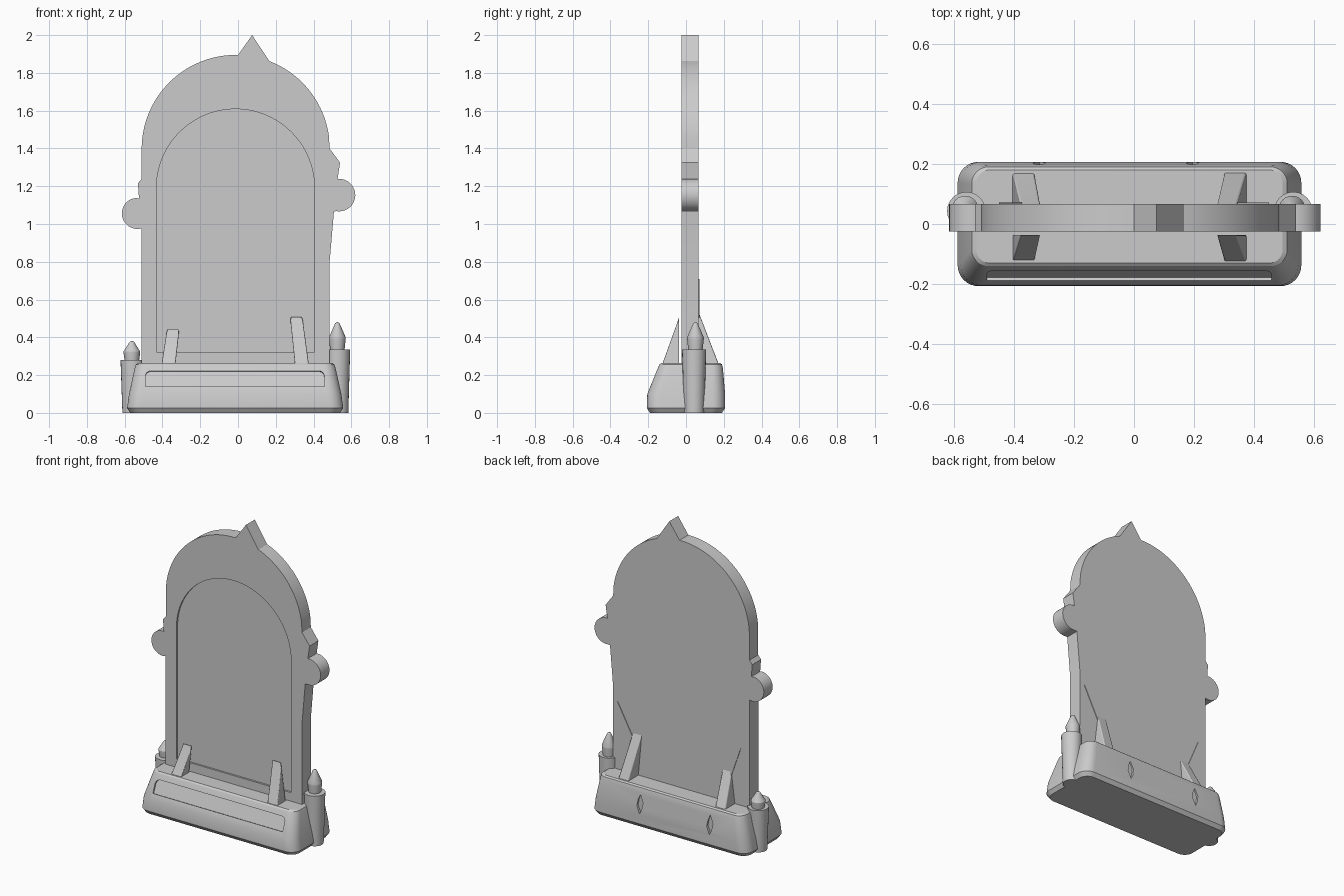
import bpy, bmesh
from math import sin, cos, pi, radians, atan2
from mathutils import Matrix, Vector

if "Cube" in bpy.data.objects:
    bpy.data.objects.remove(bpy.data.objects["Cube"])

stone = bpy.data.materials.new("stone grey")
stone.use_nodes = True
GREY = (0.6, 0.6, 0.6, 1)
stone.diffuse_color = GREY
stone.node_tree.nodes["Principled BSDF"].inputs["Base Color"].default_value = GREY


def finish(name, bm, angle=25):
    bmesh.ops.recalc_face_normals(bm, faces=bm.faces)
    me = bpy.data.meshes.new(name)
    bm.to_mesh(me)
    bm.free()
    ob = bpy.data.objects.new(name, me)
    bpy.context.collection.objects.link(ob)
    me.materials.append(stone)
    shade(ob, angle)
    return ob


def activate(ob):
    bpy.ops.object.select_all(action='DESELECT')
    ob.select_set(True)
    bpy.context.view_layer.objects.active = ob


def shade(ob, angle=25):
    activate(ob)
    bpy.ops.object.shade_smooth_by_angle(angle=radians(angle))


def loft(name, rings):
    """Skin a list of equal-length rings of 3D points and cap the ends."""
    bm = bmesh.new()
    loops = [[bm.verts.new(p) for p in ring] for ring in rings]
    n = len(loops[0])
    for a, b in zip(loops, loops[1:]):
        for i in range(n):
            j = (i + 1) % n
            bm.faces.new((a[i], a[j], b[j], b[i]))
    bm.faces.new(loops[0])
    bm.faces.new(loops[-1])
    return finish(name, bm)


def slab(name, outline, y0, y1):
    """Extrude an x-z outline along y."""
    return loft(name, [[(x, y, z) for x, z in outline] for y in (y0, y1)])


def arc(cx, cz, r, a0, a1, n=24):
    return [(cx + r * cos(radians(a0 + (a1 - a0) * i / n)),
             cz + r * sin(radians(a0 + (a1 - a0) * i / n))) for i in range(n + 1)]


def carve(target, cutter):
    cutter.hide_render = True
    activate(target)
    mod = target.modifiers.new("carve", 'BOOLEAN')
    mod.operation, mod.solver, mod.object = 'DIFFERENCE', 'EXACT', cutter
    bpy.ops.object.modifier_apply(modifier=mod.name)
    bpy.data.objects.remove(cutter)
    shade(target)


# Upright arched slab with the spike, notches and side knobs in its outline
outline = [(-0.51, 0.1), (0.485, 0.1), (0.485, 0.8), (0.508, 1.067)]
outline += arc(0.535, 1.153, 0.086, -98, 95)
outline += [(0.54, 1.325), (0.485, 1.4)]
outline += arc(-0.012, 1.397, 0.498, 8, 69)
outline += [(0.075, 2.0)]
outline += arc(-0.012, 1.397, 0.498, 88.6, 180, 32)
outline += [(-0.51, 1.24), (-0.53, 1.215), (-0.524, 1.135)]
outline += arc(-0.533, 1.056, 0.082, 95, 285)
slab_obj = slab("arched_slab", outline, -0.025, 0.067)

# Shallow arched panel in the front
panel = [(-0.432, 0.322), (0.405, 0.322)] + arc(-0.0135, 1.19, 0.4185, 0, 180, 40)
carve(slab_obj, slab("panel_cutter", panel, -0.1, -0.013))


# Plinth: rounded rectangles stacked upward
def rounded_ring(x0, x1, y0, y1, r, z):
    ring = []
    for cx, cy, a in ((x1 - r, y1 - r, 0), (x0 + r, y1 - r, 90),
                      (x0 + r, y0 + r, 180), (x1 - r, y0 + r, 270)):
        ring += [(x, y, z) for x, y in arc(cx, cy, r, a, a + 90, 8)]
    return ring


plinth = loft("plinth", [
    rounded_ring(-0.57, 0.54, -0.19, 0.19, 0.06, 0),
    rounded_ring(-0.587, 0.557, -0.207, 0.207, 0.07, 0.025),
    rounded_ring(-0.577, 0.547, -0.205, 0.207, 0.07, 0.1),
    rounded_ring(-0.546, 0.516, -0.148, 0.195, 0.06, 0.24),
    rounded_ring(-0.54, 0.51, -0.14, 0.19, 0.055, 0.257),
    rounded_ring(-0.525, 0.495, -0.13, 0.18, 0.045, 0.265)])

# Long nameplate recess on the sloping front
plate = [(-0.49, -0.045), (0.457, -0.045)]
plate += arc(0.427, 0.015, 0.03, 0, 90, 6) + arc(-0.46, 0.015, 0.03, 90, 180, 6)
cutter = slab("nameplate_cutter", plate, -0.05, 0.01)
cutter.data.transform(Matrix.Translation((0, -0.171, 0.181))
                      @ Matrix.Rotation(-atan2(0.057, 0.14), 4, 'X'))
carve(plinth, cutter)

# Lens-shaped slits in the back of the plinth
for x in (-0.315, 0.195):
    lens = [(x, 0.09), (x + 0.022, 0.14), (x + 0.014, 0.18),
            (x, 0.215), (x - 0.022, 0.165), (x - 0.014, 0.12)]
    carve(plinth, slab("slit_cutter", lens, 0.19, 0.3))


# Leaning tapered braces, front and back
def brace(name, side, foot, top, y_foot, y_wall, z_top):
    bm = bmesh.new()
    drop = z_top - 0.03
    profile = [(y_foot, 0.24), (y_foot + (y_wall - y_foot) * 0.9, drop),
               (y_wall, z_top), (y_wall, 0.24)]
    sides = []
    for half in (-0.037, 0.037):
        sides.append([])
        for y, z in profile:
            t = (z - 0.24) / (z_top - 0.24)
            x = side * (foot + (top - foot) * t) + half * (1 - 0.12 * t)
            sides[-1].append(bm.verts.new((x, y, z)))
    a, b = sides
    bm.faces.new(a)
    bm.faces.new(b)
    for i in range(4):
        j = (i + 1) % 4
        bm.faces.new((a[i], a[j], b[j], b[i]))
    ob = finish(name, bm)
    mod = ob.modifiers.new("soft edges", 'BEVEL')
    mod.width, mod.segments = 0.013, 3
    return ob


for label, side, foot, top, z in (("left", 1, 0.34, 0.308, 0.51),
                                  ("right", -1, 0.37, 0.343, 0.445)):
    brace("front_brace_" + label, side, foot, top, -0.132, -0.036, z)
    brace("back_brace_" + label, side, foot, top, 0.18, 0.06, z + 0.04)
    # Thin sliver running up the back of the slab from the brace
    sliver = [(side * (top - 0.01), z - 0.08), (side * (top + 0.03), z - 0.02),
              (side * 0.45, z + 0.2)]
    slab("back_sliver_" + label, sliver, 0.06, 0.071)


# Side pillars with pointed caps
def turned(name, cx, cy, profile, n=24):
    return loft(name, [[(cx + r * cos(2 * pi * i / n), cy + r * sin(2 * pi * i / n), z)
                        for i in range(n)] for r, z in profile])


for label, cx, h, cap in (("left", 0.53, 0.335, 0.145), ("right", -0.558, 0.28, 0.1)):
    turned("pillar_" + label, cx, 0.043, [(0.054, 0), (0.058, h * 0.4), (0.064, h)])
    turned("pillar_cap_" + label, cx - 0.004, 0.05,
           [(0.036, h - 0.02), (0.044, h + cap * 0.38),
            (0.044, h + cap * 0.45), (0.012, h + cap * 0.96), (0.004, h + cap)])
